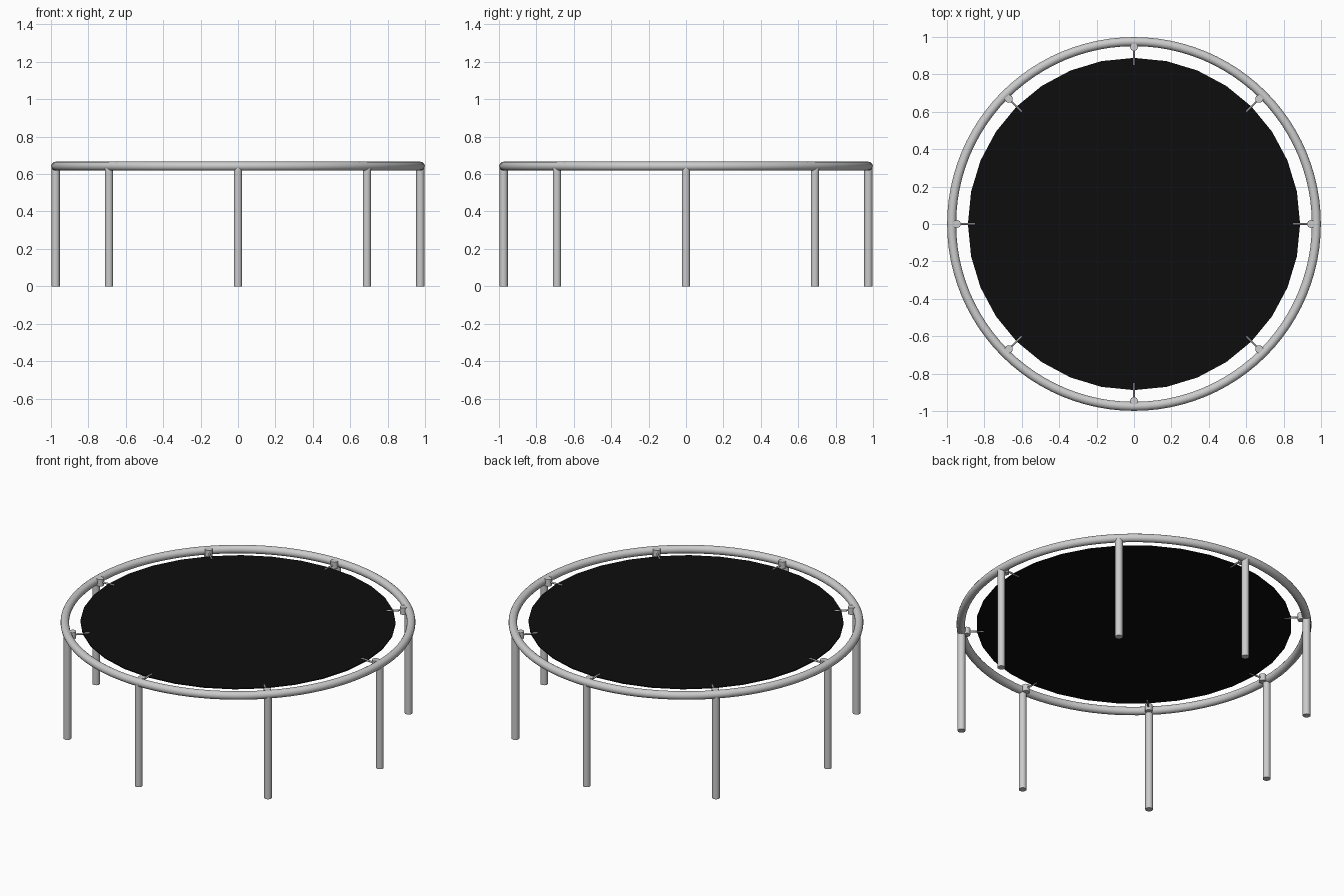
import bpy
from math import pi, cos, sin

if "Cube" in bpy.data.objects:
    bpy.data.objects.remove(bpy.data.objects["Cube"])

RIM_R, TUBE, RIM_Z = 0.975, 0.024, 0.642
COUNT = 8


def material(name, rgb):
    m = bpy.data.materials.new(name)
    m.diffuse_color = (*rgb, 1)
    m.use_nodes = True
    m.node_tree.nodes["Principled BSDF"].inputs["Base Color"].default_value = m.diffuse_color
    return m


black = material("black_fabric", (0.004, 0.004, 0.004))


def finish(name, smooth=True, mat=None):
    o = bpy.context.object
    o.name = name
    if mat:
        o.data.materials.append(mat)
    if smooth:
        bpy.ops.object.shade_smooth_by_angle()
    return o


def rod(name, r, depth, loc, rot=(0, 0, 0), sides=16):
    bpy.ops.mesh.primitive_cylinder_add(vertices=sides, radius=r, depth=depth,
                                        location=loc, rotation=rot)
    return finish(name)


# Round tubular rim
bpy.ops.mesh.primitive_torus_add(major_radius=RIM_R, minor_radius=TUBE,
                                 major_segments=96, minor_segments=16,
                                 location=(0, 0, RIM_Z))
finish("rim")

# Jumping mat
bpy.ops.mesh.primitive_cylinder_add(vertices=32, radius=0.888, depth=0.006,
                                    location=(0, 0, RIM_Z))
finish("mat", False, black)

# Legs, clamps and the spring pins that hold the mat
for i in range(COUNT):
    a = 2 * pi * i / COUNT
    c, s = cos(a), sin(a)
    rod(f"leg_{i + 1}", 0.022, RIM_Z, (RIM_R * c, RIM_R * s, RIM_Z / 2))
    rod(f"clamp_{i + 1}", 0.021, 0.042, (0.946 * c, 0.946 * s, RIM_Z))
    rod(f"spring_{i + 1}", 0.0055, 0.1, (0.9 * c, 0.9 * s, RIM_Z),
        (0, pi / 2, a), 12)
